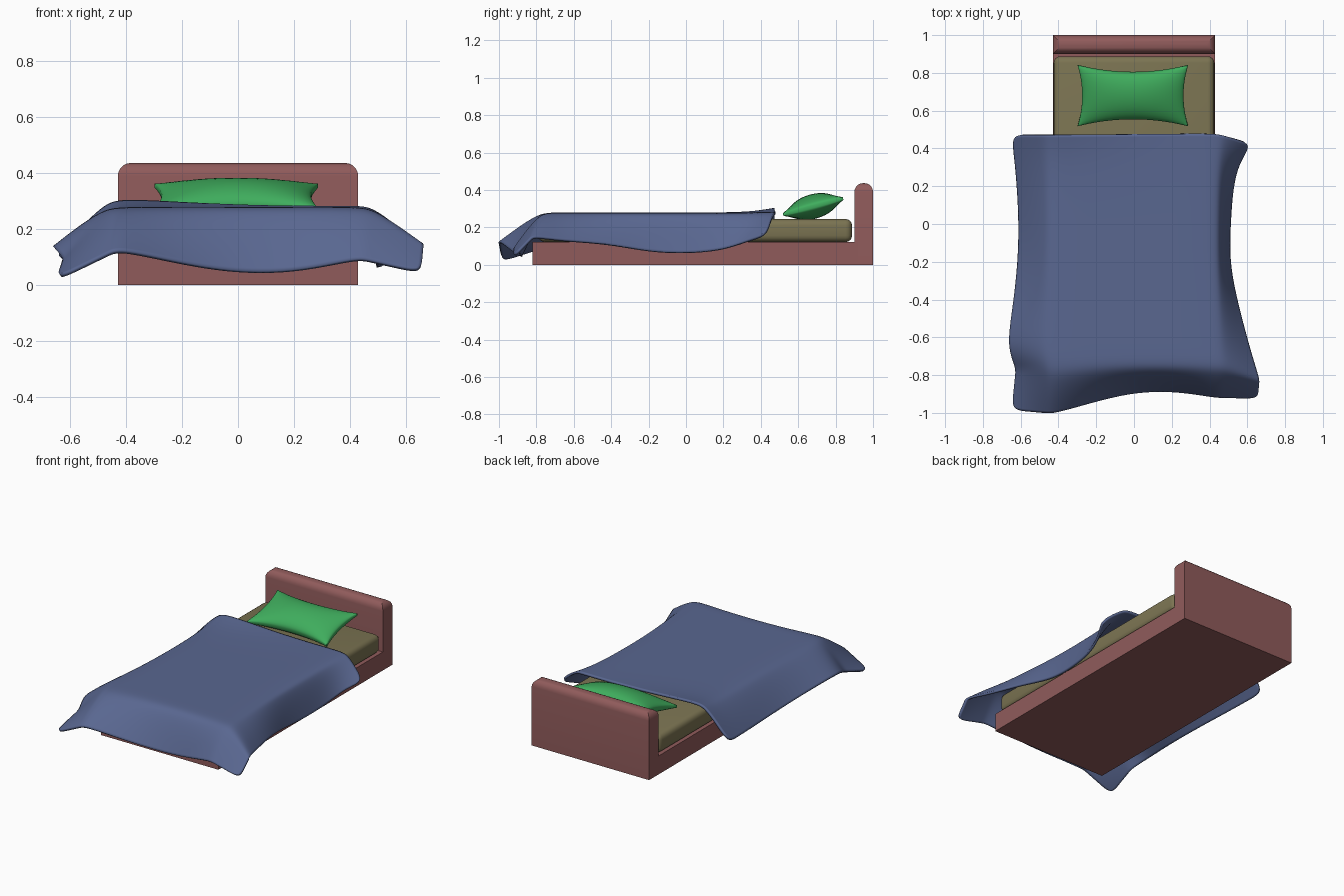
import bpy, bmesh, math
from mathutils import Vector, Matrix

if "Cube" in bpy.data.objects:
    bpy.data.objects.remove(bpy.data.objects["Cube"])


def make(name, bm, color, smooth=35):
    bmesh.ops.recalc_face_normals(bm, faces=bm.faces)
    me = bpy.data.meshes.new(name)
    bm.to_mesh(me)
    bm.free()
    ob = bpy.data.objects.new(name, me)
    bpy.context.collection.objects.link(ob)
    mat = bpy.data.materials.new(name + "_colour")
    mat.diffuse_color = (*color, 1)
    mat.use_nodes = True
    mat.node_tree.nodes["Principled BSDF"].inputs["Base Color"].default_value = mat.diffuse_color
    me.materials.append(mat)
    bpy.ops.object.select_all(action='DESELECT')
    ob.select_set(True)
    bpy.context.view_layer.objects.active = ob
    bpy.ops.object.shade_smooth_by_angle(angle=math.radians(smooth))
    return ob


def box(lo, hi):
    bm = bmesh.new()
    bmesh.ops.create_cube(bm, size=1)
    lo, hi = Vector(lo), Vector(hi)
    for v in bm.verts:
        v.co = Vector([(a + b) / 2 + c * (b - a) for a, b, c in zip(lo, hi, v.co)])
    return bm


WOOD = (0.28, 0.105, 0.105)

# Frame base and headboard with rounded top
make("frame_base", box((-.43, -.82, 0), (.43, .92, .122)), WOOD)
bm = box((-.43, .9, 0), (.43, 1, .437))
top = [e for e in bm.edges if all(v.co.z > .4 for v in e.verts)]
bmesh.ops.bevel(bm, geom=top, offset=.047, segments=5, profile=.5, affect='EDGES')
make("headboard", bm, WOOD)

# Mattress
bm = box((-.425, -.79, .122), (.425, .888, .245))
bmesh.ops.bevel(bm, geom=bm.edges[:], offset=.035, segments=4, profile=.5, affect='EDGES')
make("mattress", bm, (0.2, 0.175, 0.085), 50)

# Pillow: pinched outline, puffed on both sides, tilted up to the headboard
bm = bmesh.new()
NU, NV = 24, 16
rim = {}
tilt = Matrix.Translation((-.006, .68, .312)) @ Matrix.Rotation(math.radians(15), 4, 'X')
for side in (1, -1):
    rows = []
    for i in range(NU + 1):
        row = []
        for j in range(NV + 1):
            u, w = math.sin((i / NU - .5) * math.pi), math.sin((j / NV - .5) * math.pi)
            x = u * (.268 + .024 * w * w)
            y = w * (.128 + .038 * u * u)
            puff = max(0, (1 - u * u) * (1 - w * w))
            z = side * (.008 + .058 * puff ** .55)
            row.append(bm.verts.new(tilt @ Vector((x, y, z))))
        rows.append(row)
    for i in range(NU):
        for j in range(NV):
            bm.faces.new((rows[i][j], rows[i + 1][j], rows[i + 1][j + 1], rows[i][j + 1]))
edges = [e for e in bm.edges if e.is_boundary]
bmesh.ops.bridge_loops(bm, edges=edges)
make("pillow", bm, (0.05, 0.42, 0.11), 50)

# Blanket: hanging edges (x, y, z) from head to foot on both sides, and along the foot
ys = [.475, .36, .2, 0, -.2, -.42, -.66, -.745]
left = [(-.65, .472, .11), (-.635, .36, .1), (-.62, .2, .09), (-.61, 0, .09),
        (-.615, -.2, .1), (-.64, -.43, .125), (-.675, -.65, .152), (-.625, -.76, .1)]
right = [(.625, .42, .16), (.56, .33, .135), (.525, .2, .08), (.512, 0, .062),
         (.505, -.2, .07), (.55, -.42, .118), (.62, -.68, .135), (.665, -.82, .158)]
foot = [(-.425, -1.005, .135), (-.22, -.945, .085), (0, -.89, .045),
        (.22, -.885, .05), (.425, -.92, .1)]
tip_l, tip_r = Vector((-.648, -.985, .03)), Vector((.655, -.925, .05))
TOP = .28


def drape(a, b, push):
    a, b = Vector(a), Vector(b)
    near = a.lerp(b, .2) + Vector(push) * .8
    return [near, a.lerp(b, .6) + Vector(push) * .6, b]


rows = []
for k, y in enumerate(ys):
    lift = .03 if k == 0 else .008 if k == 1 else 0
    core = []
    for n, (fx, _, _) in enumerate(foot):
        h = lift * (1.0, .6, .25, .1, .15)[n]
        core.append(Vector((fx, y + .01 * fx * (k == 0), TOP + h)))
    L = drape(core[0], left[k], (-.012, 0, .022))
    R = drape(core[-1], right[k], (.016, 0, .024))
    rows.append(L[::-1] + core + R)

# foot flap rows, with the corner patches blended from both flaps
fold = rows[-1]
ends = drape((0, 0, 0), (0, 0, 1), (0, 0, 0))
cols = [drape(fold[3 + n], f, (0, -.014, .022)) for n, f in enumerate(foot)]
for r in range(3):
    t = ends[r].z
    line = [c[r] for c in cols]
    el = Vector(left[-1]).lerp(tip_l, t)
    er = Vector(right[-1]).lerp(tip_r, t)
    L = drape(line[0], el, (0, 0, .012 * (1 - t)))
    R = drape(line[-1], er, (0, 0, .012 * (1 - t)))
    rows.append(L[::-1] + line + R)

bm = bmesh.new()
grid = [[bm.verts.new(p) for p in row] for row in rows]
for a, b in zip(grid, grid[1:]):
    for i in range(len(a) - 1):
        bm.faces.new((a[i], b[i], b[i + 1], a[i + 1]))
blanket = make("blanket", bm, (0.1, 0.135, 0.28), 180)
if sum(p.normal.z for p in blanket.data.polygons) < 0:
    blanket.data.flip_normals()
sub = blanket.modifiers.new("soft", 'SUBSURF')
sub.levels = sub.render_levels = 3
sol = blanket.modifiers.new("thickness", 'SOLIDIFY')
sol.thickness = .014
sol.offset = -1
